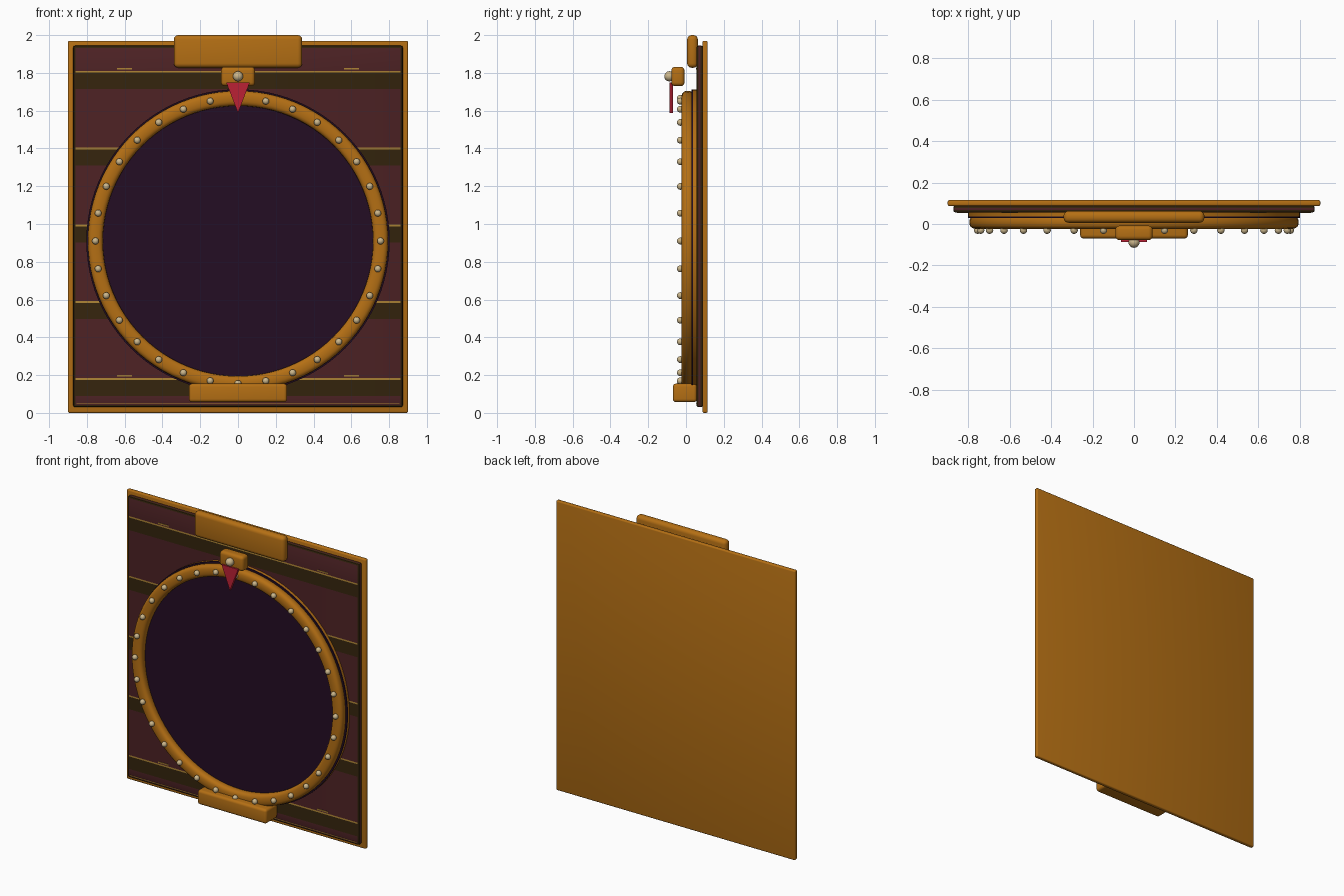
import bpy, bmesh, math
from mathutils import Matrix, Vector

cube = bpy.data.objects.get("Cube")
if cube:
    bpy.data.objects.remove(cube, do_unlink=True)


def material(name, rgb):
    m = bpy.data.materials.new(name)
    m.use_nodes = True
    m.diffuse_color = (*rgb, 1)
    m.node_tree.nodes["Principled BSDF"].inputs["Base Color"].default_value = (*rgb, 1)
    return m


GOLD = material("amber gold", (0.46, 0.16, 0.007))
MAROON = material("maroon", (0.075, 0.016, 0.018))
BROWN = material("dark brown", (0.035, 0.018, 0.004))
TRIM = material("pale gold trim", (0.42, 0.23, 0.035))
PURPLE = material("deep purple", (0.017, 0.004, 0.017))
RED = material("crimson", (0.5, 0.015, 0.035))
CREAM = material("cream", (0.6, 0.47, 0.26))

CENTRE = Vector((0, 0, 0.91))
AROUND_Y = Matrix.Rotation(math.pi / 2, 4, 'X')


def finish(name, bm, *mats, smooth=True):
    bmesh.ops.recalc_face_normals(bm, faces=bm.faces)
    mesh = bpy.data.meshes.new(name)
    bm.to_mesh(mesh)
    bm.free()
    obj = bpy.data.objects.new(name, mesh)
    bpy.context.collection.objects.link(obj)
    for m in mats:
        mesh.materials.append(m)
    if smooth:
        bpy.ops.object.select_all(action='DESELECT')
        obj.select_set(True)
        bpy.context.view_layer.objects.active = obj
        bpy.ops.object.shade_smooth_by_angle(angle=math.radians(35))
    return obj


def box_mesh(x, y, z, bevel=0.0, segments=3):
    """Rounded box from (min, max) pairs."""
    bm = bmesh.new()
    size = [b - a for a, b in (x, y, z)]
    mid = [(a + b) / 2 for a, b in (x, y, z)]
    bmesh.ops.create_cube(bm, size=1, matrix=Matrix.Translation(mid) @ Matrix.Diagonal((*size, 1)))
    if bevel:
        bmesh.ops.bevel(bm, geom=bm.edges[:], offset=bevel, segments=segments,
                        profile=0.5, affect='EDGES')
    return bm


def disc(name, radius, y0, y1, mat):
    bm = bmesh.new()
    place = Matrix.Translation(CENTRE + Vector((0, (y0 + y1) / 2, 0))) @ AROUND_Y
    bmesh.ops.create_cone(bm, cap_ends=True, segments=96, radius1=radius, radius2=radius,
                          depth=y1 - y0, matrix=place)
    return finish(name, bm, mat)


def ball(bm, pos, radius):
    bmesh.ops.create_uvsphere(bm, u_segments=16, v_segments=10, radius=radius,
                              matrix=Matrix.Translation(pos))


# Back board
finish("back_board", box_mesh((-0.9, 0.9), (0.087, 0.115), (0, 1.97), 0.008), GOLD)

# Panel, cut into rows: maroon fields, brown bands and thin trim lines
lines = [0.18 + 0.4065 * i for i in range(5)]
bm = box_mesh((-0.873, 0.873), (0.055, 0.09), (0.03, 1.945), 0.012, 2)
for z in lines:
    for cut in (z - 0.09, z - 0.005, z + 0.005):
        bmesh.ops.bisect_plane(bm, geom=bm.verts[:] + bm.edges[:] + bm.faces[:],
                               plane_co=(0, 0, cut), plane_no=(0, 0, 1))
bm.normal_update()
for f in bm.faces:
    n, z = f.normal, f.calc_center_median().z
    if 0.05 < abs(n.y) < 0.95:
        f.material_index = 1
    elif n.y < -0.95:
        for line in lines:
            if abs(z - line) < 0.005:
                f.material_index = 2
            elif line - 0.09 < z < line:
                f.material_index = 1
finish("wall_panel", bm, MAROON, BROWN, TRIM)

# Small trim plates above the top and bottom bands, and along the foot
for side, label in ((1, "left"), (-1, "right")):
    for z, level in ((lines[4], "upper"), (lines[0], "lower")):
        finish(f"{level}_{label}_trim",
               box_mesh((side * 0.6 - 0.04, side * 0.6 + 0.04), (0.052, 0.056),
                        (z + 0.012, z + 0.02)), TRIM, smooth=False)
finish("foot_trim", box_mesh((-0.855, 0.855), (0.053, 0.056), (0.046, 0.05)), TRIM, smooth=False)

# Round face and its base
disc("wheel_base", 0.802, 0.036, 0.06, GOLD)
disc("wheel_face", 0.803, 0.028, 0.036, PURPLE)

# Rim: rounded section spun about the centre
bm = bmesh.new()
section = []
for i in range(20):
    a = math.tau * i / 20
    c, s = math.cos(a), math.sin(a)
    r = 0.755 + 0.04 * math.copysign(abs(c) ** 0.75, c)
    y = 0.009 + 0.033 * math.copysign(abs(s) ** 0.75, s)
    section.append(bm.verts.new(CENTRE + Vector((r, y, 0))))
edges = [bm.edges.new((section[i - 1], section[i])) for i in range(20)]
bmesh.ops.spin(bm, geom=section + edges, cent=CENTRE, axis=(0, 1, 0),
               angle=math.tau, steps=96, use_merge=True)
bmesh.ops.remove_doubles(bm, verts=bm.verts[:], dist=0.0001)
rim = finish("wheel_rim", bm, GOLD)
for p in rim.data.polygons:
    p.use_smooth = True

# Studs around the rim
bm = bmesh.new()
for i in range(32):
    a = math.tau * i / 32
    ball(bm, CENTRE + Vector((0.755 * math.cos(a), -0.03, 0.755 * math.sin(a))), 0.018)
finish("rim_studs", bm, CREAM)

# Plaques and pointer mount
finish("top_plaque", box_mesh((-0.34, 0.34), (0.006, 0.063), (1.827, 2.0), 0.024, 4), GOLD)
finish("bottom_plaque", box_mesh((-0.26, 0.26), (-0.07, 0.058), (0.057, 0.155), 0.017, 4), GOLD)
finish("pointer_mount", box_mesh((-0.09, 0.09), (-0.078, -0.008), (1.73, 1.832), 0.02, 4), GOLD)

# Pointer: triangular plate
bm = bmesh.new()
tri = bm.faces.new([bm.verts.new((x, -0.088, z)) for x, z in ((-0.062, 1.748), (0.062, 1.748), (0, 1.588))])
ext = bmesh.ops.extrude_face_region(bm, geom=[tri])
bmesh.ops.translate(bm, vec=(0, 0.02, 0),
                    verts=[v for v in ext["geom"] if isinstance(v, bmesh.types.BMVert)])
finish("pointer", bm, RED, smooth=False)

# Pointer pin
bm = bmesh.new()
ball(bm, (0, -0.088, 1.782), 0.027)
finish("pointer_pin", bm, CREAM)
